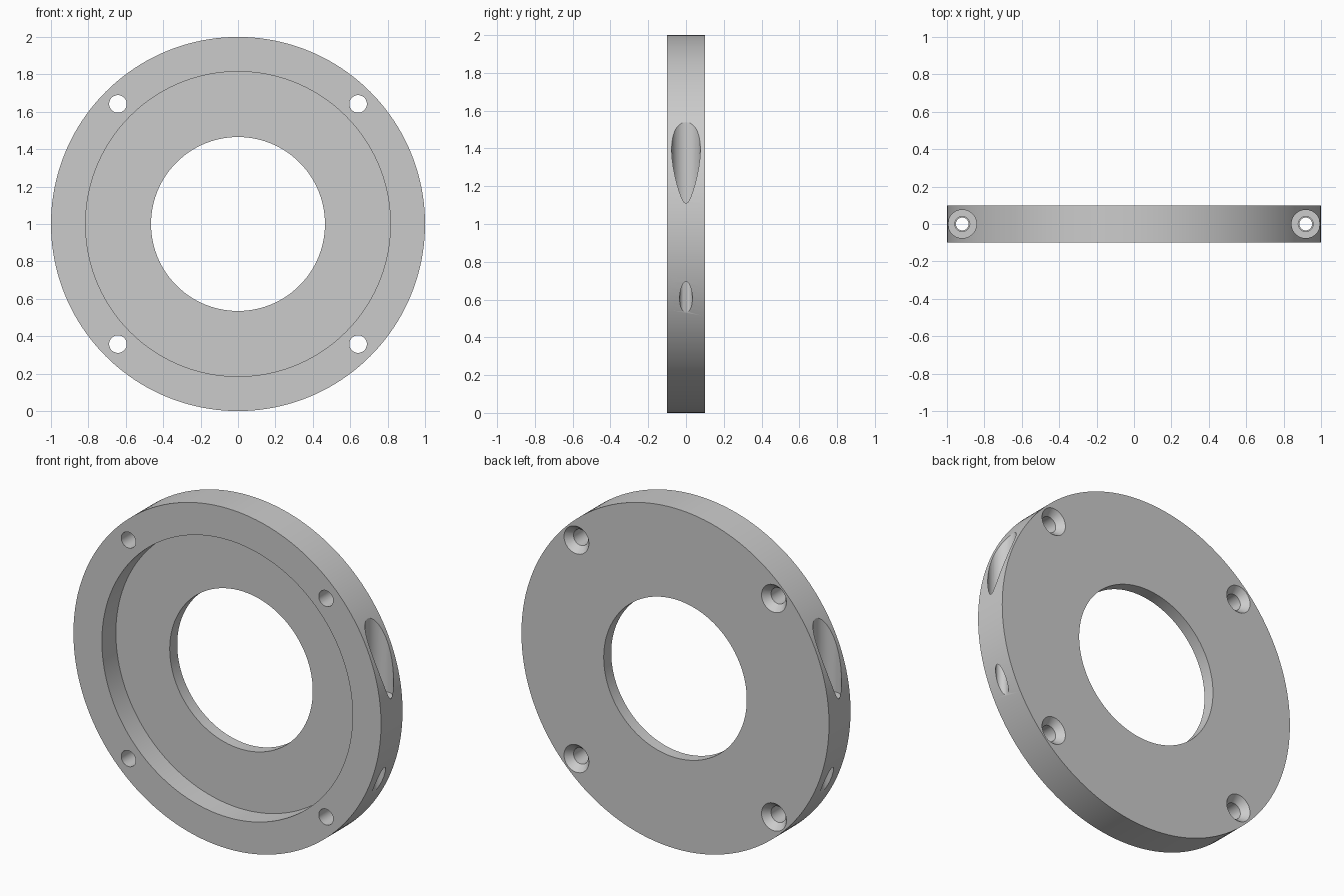
import bpy, bmesh, math
from mathutils import Matrix

if "Cube" in bpy.data.objects:
    bpy.data.objects.remove(bpy.data.objects["Cube"])

SEG = 160          # sides of the large circles
FRONT, BACK = -0.1, 0.1


def lathe(name, profile, matrix, seg, closed=False):
    """Revolve (radius, height) points around the local z axis."""
    bm = bmesh.new()
    rings = []
    for r, h in profile:
        rings.append([bm.verts.new((r * math.cos(2 * math.pi * i / seg),
                                    r * math.sin(2 * math.pi * i / seg), h))
                      for i in range(seg)])
    pairs = list(zip(rings, rings[1:]))
    if closed:
        pairs.append((rings[-1], rings[0]))
    else:
        bm.faces.new(rings[0])
        bm.faces.new(rings[-1])
    for a, b in pairs:
        for i in range(seg):
            j = (i + 1) % seg
            bm.faces.new((a[i], a[j], b[j], b[i]))
    bmesh.ops.recalc_face_normals(bm, faces=bm.faces)
    mesh = bpy.data.meshes.new(name)
    bm.to_mesh(mesh)
    bm.free()
    ob = bpy.data.objects.new(name, mesh)
    ob.matrix_world = matrix
    bpy.context.collection.objects.link(ob)
    return ob


def along_y(x, z):
    """Local z axis turned to point to the back (+y)."""
    return Matrix.Translation((x, 0, z)) @ Matrix.Rotation(-math.pi / 2, 4, 'X')


# Flange ring with a bore and a front recess
flange = lathe("flange_ring",
               [(1.0, FRONT), (1.0, BACK), (0.465, BACK),
                (0.465, 0.03), (0.815, 0.03), (0.815, FRONT)],
               along_y(0, 1), SEG, closed=True)

cutters = []
for sx in (-1, 1):
    # Screw holes, countersunk at the back
    for sz in (-1, 1):
        cutters.append(lathe("screw_hole_cutter",
                             [(0.047, -0.2), (0.047, 0.06),
                              (0.081, BACK), (0.081, 0.2)],
                             along_y(sx * 0.642, 1 + sz * 0.642), 40))
    # Vertical stepped bolt holes with a wide head pocket on top
    cutters.append(lathe("bolt_hole_cutter",
                         [(0.034, -0.2), (0.034, 1.0), (0.04, 1.0),
                          (0.04, 1.1), (0.076, 1.1), (0.076, 2.2)],
                         Matrix.Translation((sx * 0.918, 0, 0)), 40))

# Cut the holes, then drop the cutters
bpy.context.view_layer.objects.active = flange
flange.select_set(True)
for c in cutters:
    mod = flange.modifiers.new("hole", 'BOOLEAN')
    mod.operation = 'DIFFERENCE'
    mod.solver = 'EXACT'
    mod.object = c
    bpy.ops.object.modifier_apply(modifier=mod.name)
    bpy.data.objects.remove(c)

bpy.ops.object.shade_smooth_by_angle(angle=math.radians(30))
